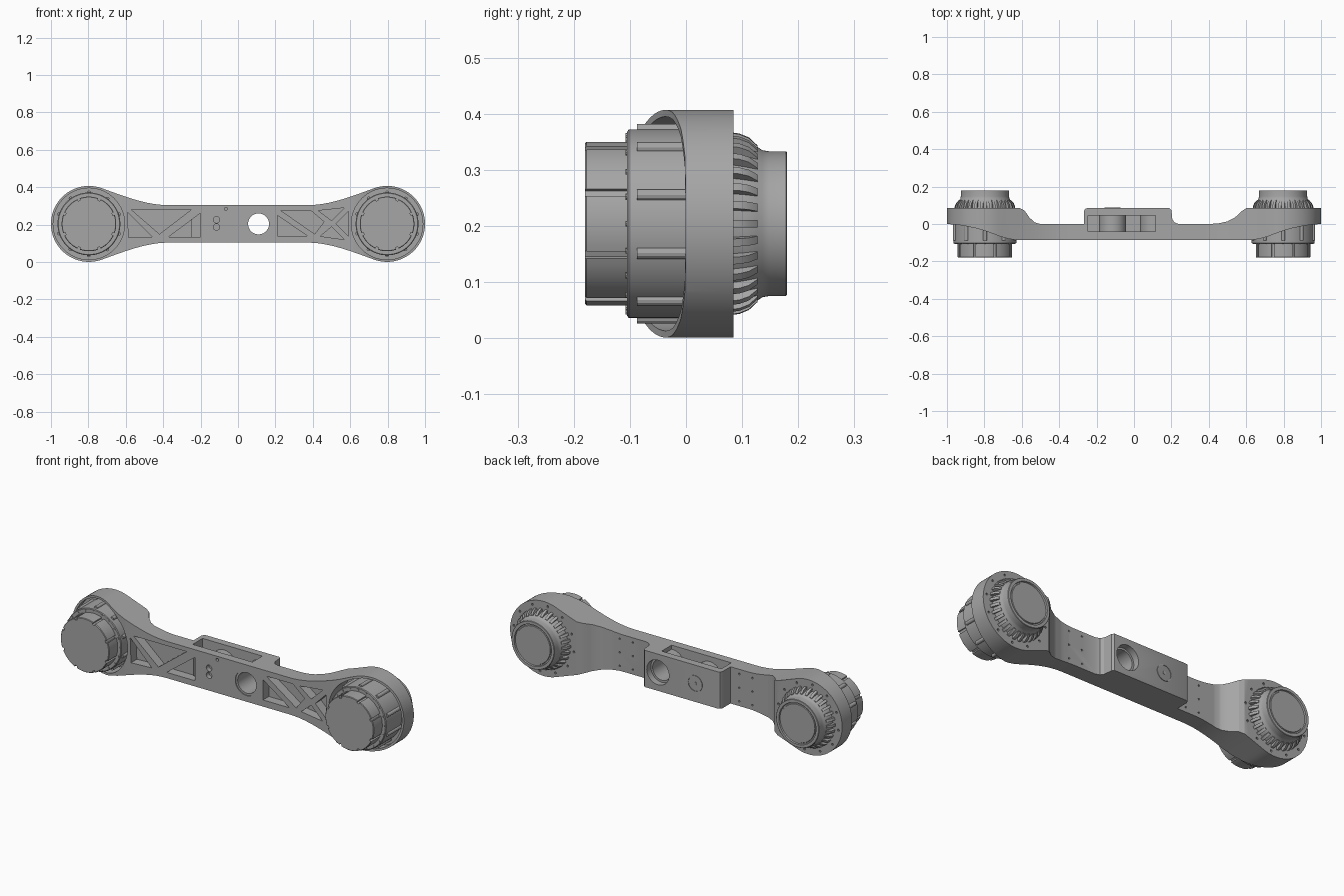
import bpy, bmesh, math
from mathutils import Vector, Matrix

if "Cube" in bpy.data.objects:
    bpy.data.objects.remove(bpy.data.objects["Cube"], do_unlink=True)

grey = bpy.data.materials.new("machined grey")
grey.use_nodes = True
COLOUR = (0.38, 0.38, 0.38, 1)
grey.diffuse_color = COLOUR
grey.node_tree.nodes["Principled BSDF"].inputs["Base Color"].default_value = COLOUR

CX, CZ, R = 0.797, 0.204, 0.203      # joint centre and housing radius


def finish(name, bm, loc=(0, 0, 0)):
    bmesh.ops.recalc_face_normals(bm, faces=bm.faces)
    mesh = bpy.data.meshes.new(name)
    bm.to_mesh(mesh)
    bm.free()
    ob = bpy.data.objects.new(name, mesh)
    ob.location = loc
    mesh.materials.append(grey)
    bpy.context.collection.objects.link(ob)
    return ob


def add_prism(bm, pts, lo, hi, axis="Y"):
    """Extrude a flat outline along Y (points are x, z) or Z (points are x, y)."""
    def place(p, d):
        return (p[0], d, p[1]) if axis == "Y" else (p[0], p[1], d)
    face = bm.faces.new([bm.verts.new(place(p, lo)) for p in pts])
    new = bmesh.ops.extrude_face_region(bm, geom=[face])["geom"]
    shift = Vector(place((0, 0), hi - lo))
    bmesh.ops.translate(bm, vec=shift, verts=[g for g in new if isinstance(g, bmesh.types.BMVert)])


def prisms(name, items, axis="Y"):
    bm = bmesh.new()
    for pts, lo, hi in items:
        add_prism(bm, pts, lo, hi, axis)
    return finish(name, bm)


def circle(x, z, r, n=16):
    return [(x + r * math.cos(i * math.tau / n), z + r * math.sin(i * math.tau / n)) for i in range(n)]


def rect(x0, x1, z0, z1):
    return [(x0, z0), (x1, z0), (x1, z1), (x0, z1)]


def lathe(name, profile, x, n=72, closed=False):
    """Turn a (radius, y) profile around the Y axis."""
    bm = bmesh.new()
    rings = []
    for r, y in profile:
        rings.append([bm.verts.new((r * math.cos(i * math.tau / n), y, r * math.sin(i * math.tau / n)))
                      for i in range(n)])
    pairs = list(zip(rings, rings[1:])) + ([(rings[-1], rings[0])] if closed else [])
    for a, b in pairs:
        for i in range(n):
            j = (i + 1) % n
            bm.faces.new((a[i], a[j], b[j], b[i]))
    if not closed:
        bm.faces.new(rings[0])
        bm.faces.new(rings[-1])
    return finish(name, bm, (x, 0, CZ))


def boolean(ob, cutter, operation="DIFFERENCE"):
    mod = ob.modifiers.new("cut", "BOOLEAN")
    mod.operation, mod.object, mod.solver = operation, cutter, "EXACT"
    bpy.context.view_layer.objects.active = ob
    bpy.ops.object.modifier_apply(modifier=mod.name)
    bpy.data.objects.remove(cutter, do_unlink=True)


def smooth(ob):
    bpy.ops.object.select_all(action="DESELECT")
    ob.select_set(True)
    bpy.context.view_layer.objects.active = ob
    bpy.ops.object.shade_smooth_by_angle(angle=math.radians(28))


def radial(n, r, start=0.0):
    return [(r * math.cos(start + i * math.tau / n), r * math.sin(start + i * math.tau / n)) for i in range(n)]


# Beam silhouette: round ends flaring smoothly into a slim middle
start = math.radians(110)
tx, tz = CX + R * math.cos(start), R * math.sin(start)
quarter = []
X0 = 0.37
for i in range(13):
    t = i / 12
    w = tx - X0
    h = 0.1 * (2*t**3 - 3*t*t + 1) + tz * (3*t*t - 2*t**3) + w * math.tan(math.radians(20)) * (t**3 - t*t)
    quarter.append((X0 + w * t, h))
for i in range(1, 25):
    a = start * (1 - i / 24)
    quarter.append((CX + R * math.cos(a), R * math.sin(a)))
right = quarter + [(x, -h) for x, h in quarter[-2::-1]]
left = [(-x, -h) for x, h in right]
beam = prisms("beam", [([(x, CZ + h) for x, h in right + left], -0.3, 0.3)])

# Beam plan: scooped front at the ends, raised centre box and ends on the back
front = [(0.62, -0.085), (0.67, -0.08), (0.72, -0.065), (0.78, -0.042), (0.84, -0.024),
         (0.91, -0.009), (0.96, -0.002), (1.02, 0.0)]
back = [(1.02, 0.085), (0.6, 0.085), (0.575, 0.068), (0.54, 0.035), (0.5, 0.014), (0.45, 0.003), (0.4, 0),
        (0.24, 0), (0.217, 0.008), (0.205, 0.025), (0.2, 0.075), (0.19, 0.085),
        (-0.25, 0.085), (-0.262, 0.08), (-0.268, 0.068), (-0.268, 0),
        (-0.5, 0), (-0.53, 0.008), (-0.56, 0.035), (-0.585, 0.072), (-0.61, 0.085), (-1.02, 0.085)]
plan = front + back + [(-x, y) for x, y in front[::-1]]
boolean(beam, prisms("plan_helper", [(plan, -0.1, 0.6)], "Z"), "INTERSECT")

# Round seats for the drives
boolean(beam, prisms("seat_cutter", [(circle(s * CX, CZ, 0.191, 72), -0.2, 0.03) for s in (-1, 1)]))

# Lightening pockets on the front
pockets = [
    [(-0.57, 0.28), (-0.25, 0.28), (-0.42, 0.15)],
    [(-0.2, 0.262), (-0.2, 0.135), (-0.37, 0.135)],
    [(-0.59, 0.265), (-0.585, 0.13), (-0.46, 0.135)],
    [(0.21, 0.25), (0.21, 0.14), (0.37, 0.14)],
    [(0.23, 0.275), (0.39, 0.275), (0.46, 0.215), (0.41, 0.15)],
    [(0.43, 0.275), (0.57, 0.29), (0.5, 0.222)],
    [(0.44, 0.138), (0.57, 0.12), (0.5, 0.188)],
    [(0.59, 0.27), (0.59, 0.14), (0.525, 0.205)],
]
boolean(beam, prisms("pocket_cutter", [(p, -0.2, -0.035) for p in pockets]))

# Bay open at the top of the centre box, then the cross hole
boolean(beam, prisms("bay_cutter", [(rect(-0.245, 0.115, -0.04, 0.045), 0.125, 0.5)], "Z"))
boolean(beam, prisms("cross_hole_cutter", [(circle(0.11, CZ, 0.067, 48), -0.2, 0.2)]))

# Screw holes on the front, the back of the beam and the housing rims
holes = [(circle(-0.115, z, 0.017), -0.2, -0.06) for z in (0.187, 0.226)]
holes.append((circle(-0.065, 0.285, 0.008), -0.2, -0.06))
for s in (-1, 1):
    holes += [(circle(s * CX + x, CZ + z, 0.006, 8), 0.075, 0.2) for x, z in radial(12, 0.182, 0.13)]
    holes += [(circle(s * x, z, 0.005, 8), -0.012, 0.03) for x in (0.32, 0.4) for z in (0.13, 0.204, 0.278)]
boolean(beam, prisms("screw_cutter", holes))
smooth(beam)

# Parts inside the centre box
smooth(lathe("cross_tube", [(0.056, -0.08), (0.078, -0.08), (0.078, 0.05), (0.056, 0.05)], 0.11, 48, True))
smooth(lathe("bay_barrel", [(0.072, -0.045), (0.072, 0.05)], -0.115, 48))
smooth(lathe("cover_ring", [(0.04, 0.08), (0.044, 0.08), (0.044, 0.088), (0.04, 0.088)], -0.115, 32, True))
smooth(lathe("cover_stud", [(0.009, 0.08), (0.009, 0.088)], -0.115, 16))

# A joint drive at each end
for s, side in ((-1, "right"), (1, "left")):
    x = s * CX
    smooth(lathe(side + "_drive_body", [(0.164, -0.105), (0.168, -0.102), (0.168, 0.05)], x))

    # End cap with notches around its edge
    cap = lathe(side + "_drive_cap", [(0.143, -0.18), (0.146, -0.177), (0.146, -0.1)], x)
    bm = bmesh.new()
    for i in range(8):
        a = (i + 0.5) * math.tau / 8
        turn = Matrix.Rotation(a, 4, "Y")
        where = Matrix.Translation((x, 0, CZ)) @ turn @ Matrix.Translation((0.146, -0.15, 0))
        bmesh.ops.create_cube(bm, size=1, matrix=where @ Matrix.Diagonal((0.022, 0.15, 0.014, 1)))
    boolean(cap, finish("notch_cutter", bm))
    smooth(cap)

    # Bosses, pads and screw heads around the drive
    smooth(prisms(side + "_drive_bosses", [(circle(x + u, CZ + v, 0.01, 12), -0.087, 0.04)
                                           for u, v in radial(10, 0.168, 0.31)]))
    smooth(prisms(side + "_flange_screws", [(circle(x + u, CZ + v, 0.005, 8), -0.108, -0.1)
                                            for u, v in radial(20, 0.157)]))

    # Rear neck with a recessed end disc
    smooth(lathe(side + "_rear_neck", [(0.148, 0.08), (0.143, 0.105), (0.137, 0.127), (0.131, 0.136),
                                       (0.129, 0.148), (0.129, 0.178), (0.127, 0.18), (0.112, 0.18),
                                       (0.11, 0.172), (0.104, 0.172), (0.102, 0.176)], x))

    # Cooling fins
    bm = bmesh.new()
    outline = [(0.12, 0.08), (0.163, 0.08), (0.161, 0.095), (0.154, 0.112), (0.14, 0.127), (0.12, 0.127)]
    for i in range(30):
        before = set(bm.verts)
        add_prism(bm, outline, -0.007, 0.007, "Z")
        bmesh.ops.rotate(bm, cent=(0, 0, 0), matrix=Matrix.Rotation(i * math.tau / 30, 3, "Y"),
                         verts=[v for v in bm.verts if v not in before])
    smooth(finish(side + "_cooling_fins", bm, (x, 0, CZ)))
